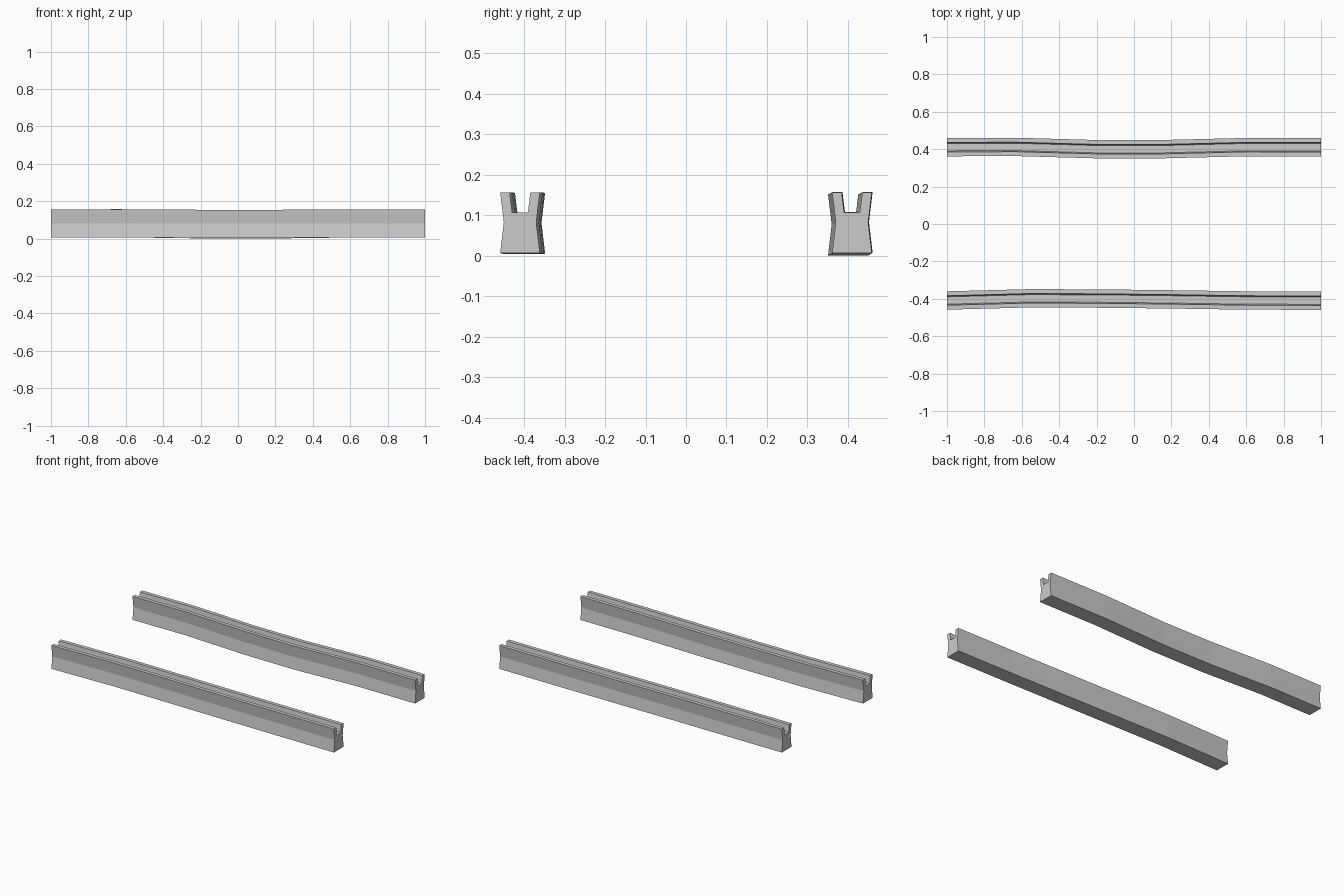
import bpy, bmesh

if "Cube" in bpy.data.objects:
    bpy.data.objects.remove(bpy.data.objects["Cube"])

# Rail cross-section (y offset, z): waisted body with a slot along the top
half = [(0.049, 0.0), (0.04, 0.076), (0.049, 0.150), (0.0255, 0.150), (0.0195, 0.101)]
profile = half + [(-y, z) for y, z in reversed(half)]


def make_rail(name, path):
    """Sweep the cross-section along stations of (x, y, z)."""
    bm = bmesh.new()
    rings = [[bm.verts.new((x, y + py, z + pz)) for py, pz in profile]
             for x, y, z in path]
    n = len(profile)
    for a, b in zip(rings, rings[1:]):
        for i in range(n):
            j = (i + 1) % n
            bm.faces.new((a[i], a[j], b[j], b[i]))
    # End caps
    bm.faces.new(rings[0])
    bm.faces.new(list(reversed(rings[-1])))
    bmesh.ops.recalc_face_normals(bm, faces=bm.faces)
    mesh = bpy.data.meshes.new(name)
    bm.to_mesh(mesh)
    bm.free()
    obj = bpy.data.objects.new(name, mesh)
    bpy.context.collection.objects.link(obj)
    return obj


# Slightly bowed front and back rails
make_rail("front_rail", [(-1, -0.409, 0.006), (-0.55, -0.397, 0.005),
                         (-0.15, -0.399, 0.004), (0.2, -0.403, 0.004),
                         (0.6, -0.409, 0.006), (1, -0.410, 0.006)])
make_rail("back_rail", [(-1, 0.411, 0.006), (-0.63, 0.412, 0.007),
                        (-0.2, 0.400, 0.001), (0.15, 0.400, 0.0),
                        (0.6, 0.411, 0.006), (1, 0.410, 0.006)])
